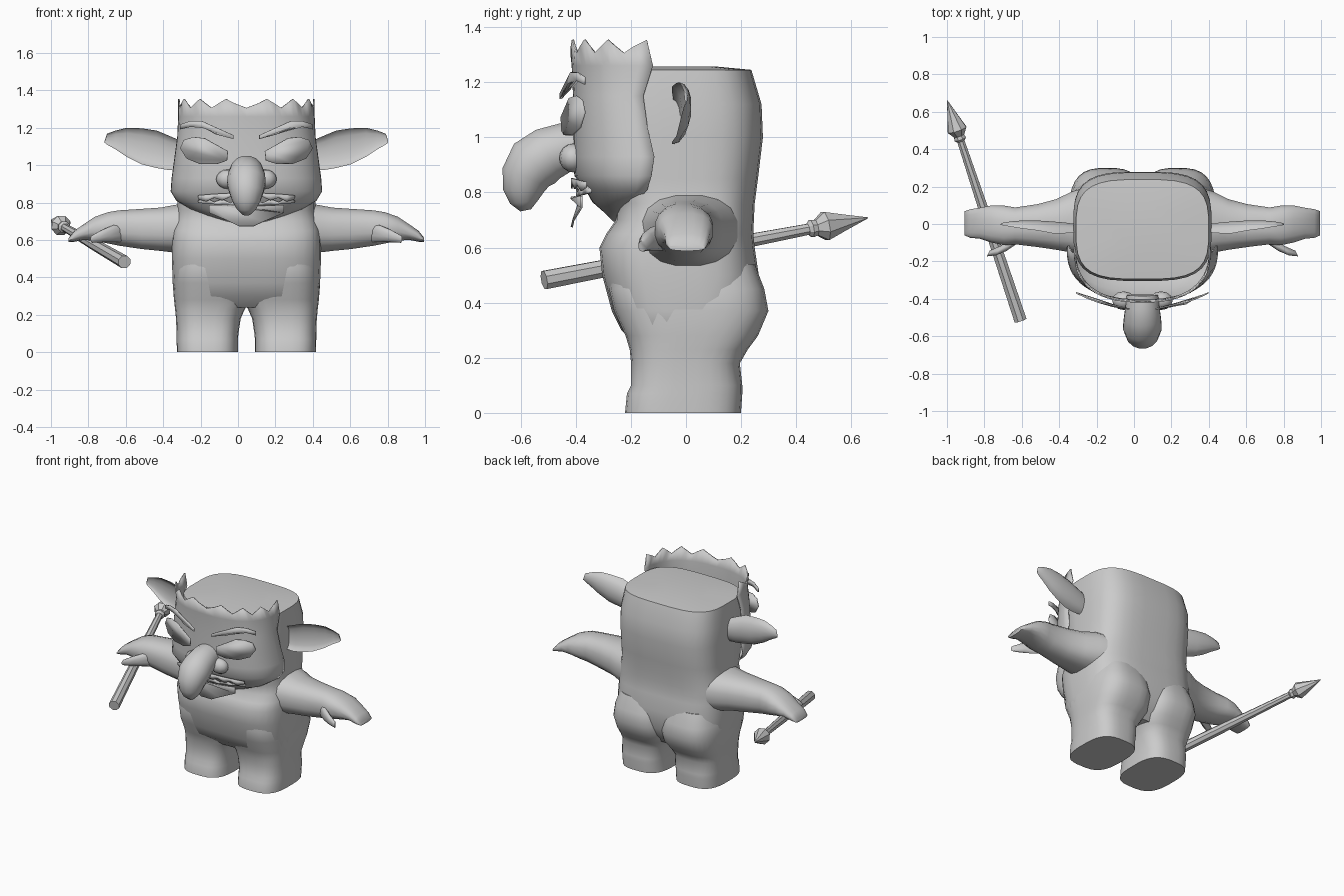
import bpy, bmesh, math
from mathutils import Vector

CX = 0.045  # the figure's mirror plane (the spear shifts the overall centre)
clay = bpy.data.materials.new("clay grey")
clay.diffuse_color = (0.6, 0.6, 0.6, 1)


def finish(name, bm, thick=0, angle=45, closed=True):
    if closed:
        bmesh.ops.recalc_face_normals(bm, faces=bm.faces[:])
    me = bpy.data.meshes.new(name)
    bm.to_mesh(me)
    bm.free()
    for p in me.polygons:
        p.use_smooth = True
    me.set_sharp_from_angle(angle=math.radians(angle))
    me.materials.append(clay)
    ob = bpy.data.objects.new(name, me)
    bpy.context.collection.objects.link(ob)
    if thick:
        m = ob.modifiers.new("thickness", "SOLIDIFY")
        m.thickness = thick
    return ob


def loft(name, rings, angle=45):
    bm = bmesh.new()
    vs = [[bm.verts.new(p) for p in r] for r in rings]
    n = len(vs[0])
    for a, b in zip(vs, vs[1:]):
        for i in range(n):
            j = (i + 1) % n
            bm.faces.new((a[i], a[j], b[j], b[i]))
    bm.faces.new(vs[0])
    bm.faces.new(vs[-1])
    return finish(name, bm, angle=angle)


def oval(a, b, p=2.0, n=24):
    """Superellipse points with half sizes a and b."""
    out = []
    for i in range(n):
        t = 2 * math.pi * (i + 0.5) / n
        c, s = math.cos(t), math.sin(t)
        out.append((a * math.copysign(abs(c) ** (2 / p), c),
                    b * math.copysign(abs(s) ** (2 / p), s)))
    return out


def flat_ring(cx, hx, y0, y1, z, p):
    return [(cx + u, (y0 + y1) / 2 + v, z) for u, v in oval(hx, (y1 - y0) / 2, p, 32)]


def plate(name, outline, front, bend):
    """Thin bent plate from an (offset from centre, z) outline."""
    bm = bmesh.new()
    f = bm.faces.new([bm.verts.new((CX + d, front + bend * d * d, z)) for d, z in outline])
    bmesh.ops.triangulate(bm, faces=[f])
    finish(name, bm, thick=0.008)


# torso and head block: z, half width, front y, back y
torso = [(0.24, 0.34, -0.17, 0.17), (0.30, 0.385, -0.235, 0.22), (0.37, 0.395, -0.27, 0.255),
         (0.50, 0.40, -0.305, 0.265), (0.60, 0.40, -0.315, 0.25), (0.65, 0.395, -0.29, 0.245),
         (0.70, 0.385, -0.255, 0.247), (0.76, 0.37, -0.255, 0.25), (0.85, 0.37, -0.28, 0.262),
         (1.00, 0.37, -0.30, 0.28), (1.12, 0.37, -0.305, 0.275), (1.245, 0.355, -0.295, 0.238)]
rings = [flat_ring(CX, h, a, b, z, 3.4) for z, h, a, b in torso]
rings.append(flat_ring(CX, 0.17, -0.15, 0.11, 1.257, 3))
loft("body", rings, 40)

# sides: leg, arm, thumb, ear
for s, side in ((1, "left"), (-1, "right")):
    # z, inner offset, outer offset, front y, back y
    leg = [(0.0, 0.045, 0.372, -0.222, 0.20), (0.07, 0.045, 0.374, -0.215, 0.205),
           (0.10, 0.042, 0.374, -0.20, 0.205), (0.18, 0.03, 0.377, -0.20, 0.196),
           (0.23, 0.008, 0.382, -0.205, 0.225), (0.28, -0.02, 0.388, -0.22, 0.262),
           (0.37, -0.02, 0.395, -0.262, 0.30), (0.45, -0.01, 0.39, -0.28, 0.285),
           (0.54, 0.02, 0.36, -0.27, 0.25)]
    loft(side + "_leg", [flat_ring(CX + s * (i + o) / 2, (o - i) / 2, a, b, z, 3.0)
                         for z, i, o, a, b in leg], 50)

    # offset, bottom z, top z, front y, back y
    arm = [(0.30, 0.52, 0.80, -0.18, 0.20), (0.38, 0.53, 0.79, -0.155, 0.175),
           (0.46, 0.54, 0.775, -0.14, 0.135), (0.56, 0.55, 0.768, -0.125, 0.108),
           (0.68, 0.568, 0.76, -0.11, 0.09), (0.74, 0.58, 0.75, -0.115, 0.10),
           (0.81, 0.595, 0.725, -0.10, 0.10), (0.87, 0.60, 0.685, -0.08, 0.088),
           (0.92, 0.59, 0.65, -0.075, 0.08), (0.95, 0.588, 0.612, -0.062, 0.07)]
    loft(side + "_arm", [[(CX + s * d, (a + b) / 2 + u, (z0 + z1) / 2 + v)
                          for u, v in oval((b - a) / 2, (z1 - z0) / 2, 2.5, 16)]
                         for d, z0, z1, a, b in arm], 50)

    # offset, y, z, radius
    thumb = [(0.64, -0.06, 0.64, 0.05), (0.71, -0.11, 0.635, 0.045),
             (0.77, -0.142, 0.622, 0.034), (0.825, -0.158, 0.605, 0.02)]
    loft(side + "_thumb", [[(CX + s * (d - 0.5 * u), y + u, z + v) for u, v in oval(r * 0.8, r, 2, 10)]
                           for d, y, z, r in thumb], 60)

    # offset, bottom z, top z, rim y, cup depth
    ear = [(0.35, 0.975, 1.13, -0.045, 0.045), (0.42, 0.975, 1.16, -0.05, 0.06),
           (0.48, 0.985, 1.185, -0.05, 0.065), (0.56, 1.005, 1.197, -0.035, 0.055),
           (0.64, 1.045, 1.20, -0.025, 0.045), (0.70, 1.085, 1.185, -0.015, 0.03),
           (0.745, 1.11, 1.168, -0.008, 0.015), (0.758, 1.12, 1.13, -0.004, 0.005)]
    er = []
    for d, z0, z1, y, k in ear:
        ring = []
        for i in range(14):
            t = 2 * math.pi * i / 14
            deep = k * math.sin(t) if t < math.pi else -0.55 * k * math.sin(t)
            ring.append((CX + s * d, y + deep, (z0 + z1) / 2 + (z1 - z0) / 2 * math.cos(t)))
        er.append(ring)
    loft(side + "_ear", er, 50)

    # eye and brow plates
    eye = [(0.355, 1.09), (0.335, 1.135), (0.285, 1.15), (0.225, 1.143), (0.10, 1.075),
           (0.105, 1.025), (0.16, 1.008), (0.25, 1.008), (0.32, 1.035)]
    plate(side + "_eye", [(s * d, z) for d, z in eye], -0.462, 0.72)
    brow = [(0.355, 1.218), (0.30, 1.236), (0.24, 1.236), (0.07, 1.16), (0.07, 1.14),
            (0.16, 1.172), (0.23, 1.198), (0.30, 1.205), (0.355, 1.192)]
    plate(side + "_brow", [(s * d, z) for d, z in brow], -0.462, 0.72)

    # nostril wing
    bm = bmesh.new()
    bmesh.ops.create_uvsphere(bm, u_segments=12, v_segments=8, radius=1)
    for v in bm.verts:
        v.co = Vector((CX + s * 0.10 + 0.062 * v.co.x, -0.41 + 0.05 * v.co.y, 0.925 + 0.052 * v.co.z))
    finish(side + "_nostril", bm, angle=60)

# face shell with a ragged top: z, half width, front y, rear edge y
rows = [(1.33, 0.365, -0.42, -0.142), (1.26, 0.365, -0.415, -0.12), (1.15, 0.37, -0.41, -0.155),
        (1.04, 0.385, -0.41, -0.14), (0.93, 0.40, -0.41, -0.115), (0.86, 0.405, -0.405, -0.125),
        (0.81, 0.375, -0.365, -0.14), (0.765, 0.30, -0.34, -0.18), (0.73, 0.21, -0.30, -0.215),
        (0.695, 0.10, -0.265, -0.24)]
bm = bmesh.new()
N = 28
grid = []
for k, (z, a, f, yb) in enumerate(rows):
    line = []
    for i in range(N + 1):
        t = math.pi * (i / N - 0.5)
        c, sn = max(math.cos(t), 0.0), math.sin(t)
        x = a * math.copysign(abs(sn) ** 0.8, sn)
        y = yb + (f - yb) * c ** 0.8
        dz = (0.024, 0.0, -0.024, 0.0)[i % 4] if k == 0 else 0
        line.append(bm.verts.new((CX + x, y, z + dz)))
    grid.append(line)
for a, b in zip(grid, grid[1:]):
    for i in range(N):
        bm.faces.new((a[i], b[i], b[i + 1], a[i + 1]))
finish("face_shell", bm, thick=0.008, closed=False)

# nose: y, z, radius along a drooping hook
path = [(-0.38, 0.965, 0.085), (-0.44, 0.962, 0.092), (-0.50, 0.94, 0.10), (-0.55, 0.905, 0.105),
        (-0.582, 0.855, 0.092), (-0.59, 0.805, 0.075), (-0.588, 0.765, 0.052), (-0.582, 0.735, 0.02)]
rings = []
for i, (y, z, r) in enumerate(path):
    p, q = path[max(i - 1, 0)], path[min(i + 1, len(path) - 1)]
    t = Vector((0, q[0] - p[0], q[1] - p[1])).normalized()
    nrm = Vector((0, -t.z, t.y))
    rings.append([Vector((CX + u, y, z)) + nrm * v for u, v in oval(r, r, 2, 16)])
loft("nose", rings, 60)

# jagged teeth and chin plates
T = 12
xs = [-0.26 + 0.52 * i / T for i in range(T + 1)]
arch = lambda d: 0.2 * d * d
plate("upper_teeth", [(d, 0.852 - arch(d)) for d in xs] +
      [(d, (0.815 if i % 2 else 0.832) - arch(d)) for i, d in reversed(list(enumerate(xs)))], -0.418, 0.75)
plate("lower_teeth", [(d, 0.785 + arch(d)) for d in xs] +
      [(d, (0.815 if i % 2 else 0.797) + arch(d)) for i, d in reversed(list(enumerate(xs)))], -0.40, 0.75)
plate("chin", [(-0.2, 0.745), (-0.09, 0.70), (-0.04, 0.675), (0.04, 0.675), (0.09, 0.70), (0.2, 0.745),
               (0.2, 0.788), (0.0, 0.778), (-0.2, 0.788)], -0.42, 0.9)

# spear: fraction along the length, radius
start, tip = Vector((-0.607, -0.515, 0.482)), Vector((-0.998, 0.66, 0.708))
axis = (tip - start).normalized()
right = axis.cross(Vector((0, 0, 1))).normalized()
up = right.cross(axis)


def turned(name, stations):
    loft(name, [[start.lerp(tip, f) + right * u + up * v for u, v in oval(r, r, 2, 8)]
                for f, r in stations], 30)


turned("spear_shaft", [(0, 0.036), (0.4, 0.031), (0.84, 0.021)])
turned("spear_head", [(0.815, 0.022), (0.825, 0.034), (0.84, 0.03), (0.868, 0.056), (0.93, 0.03), (1.0, 0.002)])
